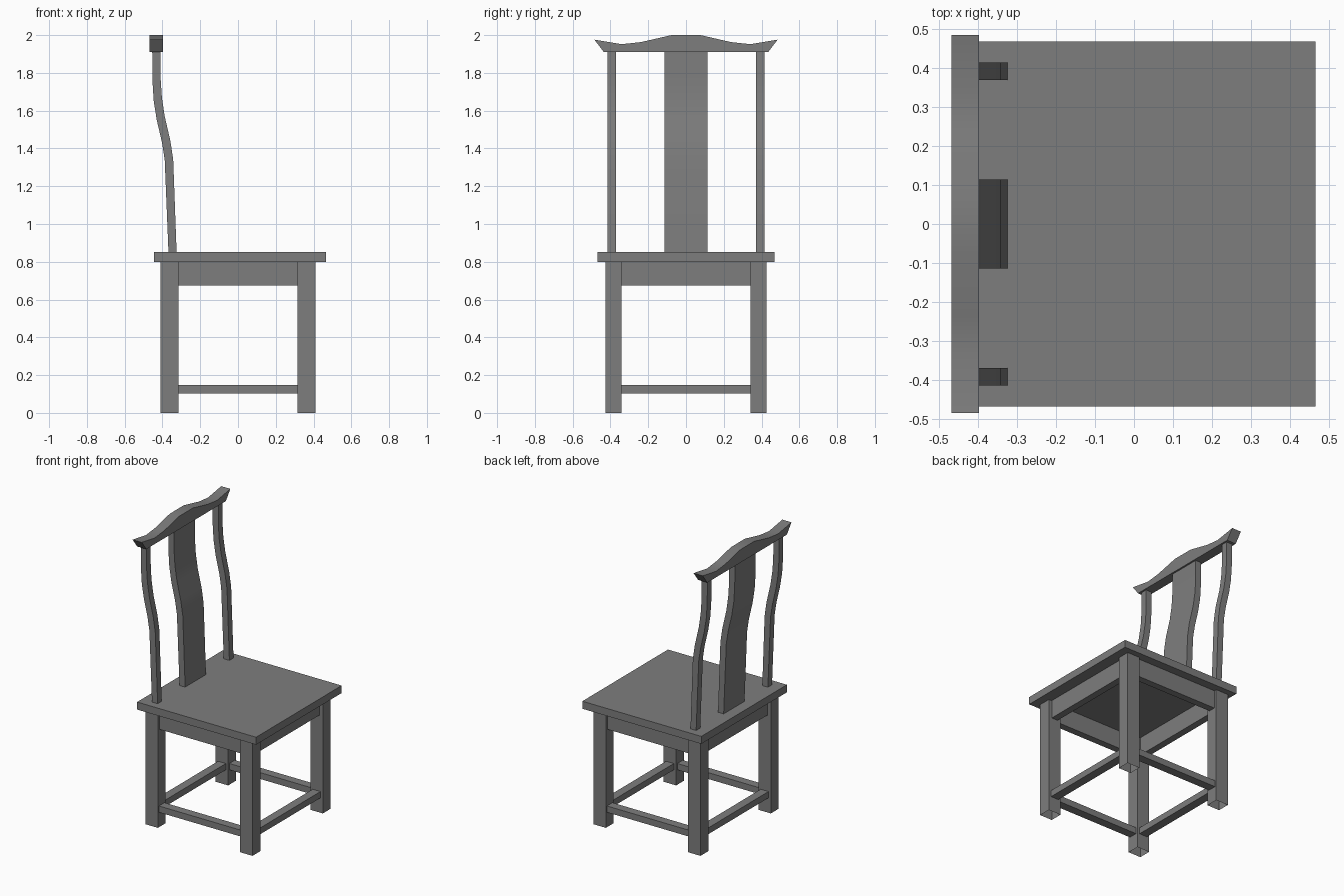
import bpy, bmesh
from math import radians

if "Cube" in bpy.data.objects:
    bpy.data.objects.remove(bpy.data.objects["Cube"])

wood = bpy.data.materials.new("dark_wood")
wood.diffuse_color = (0.207, 0.207, 0.207, 1)
wood.use_nodes = True
wood.node_tree.nodes["Principled BSDF"].inputs["Base Color"].default_value = wood.diffuse_color


def finish(name, bm, smooth=False):
    bmesh.ops.recalc_face_normals(bm, faces=bm.faces)
    me = bpy.data.meshes.new(name)
    bm.to_mesh(me)
    bm.free()
    me.materials.append(wood)
    if smooth:
        me.shade_smooth()
        me.set_sharp_from_angle(angle=radians(35))
    ob = bpy.data.objects.new(name, me)
    bpy.context.collection.objects.link(ob)
    return ob


def box(name, x, y, z, open_bottom=False):
    bm = bmesh.new()
    bmesh.ops.create_cube(bm, size=1)
    for v in bm.verts:
        for i, (a, b) in enumerate((x, y, z)):
            v.co[i] = a if v.co[i] < 0 else b
    bmesh.ops.recalc_face_normals(bm, faces=bm.faces)
    if open_bottom:
        low = [f for f in bm.faces if all(abs(v.co.z - z[0]) < 1e-6 for v in f.verts)]
        bmesh.ops.delete(bm, geom=low, context='FACES_ONLY')
    return finish(name, bm)


def prism(name, points, offset):
    # closed outline swept along an offset
    bm = bmesh.new()
    face = bm.faces.new([bm.verts.new(p) for p in points])
    new = bmesh.ops.extrude_face_region(bm, geom=[face], use_keep_orig=True)["geom"]
    bmesh.ops.translate(bm, vec=offset, verts=[g for g in new if isinstance(g, bmesh.types.BMVert)])
    return finish(name, bm, smooth=True)


# seat board
box("seat", (-0.445, 0.466), (-0.468, 0.468), (0.80, 0.852))

# legs, open underneath
for xn, sx in (("left", -1), ("right", 1)):
    for yn, sy in (("front", -1), ("back", 1)):
        box(f"{yn}_{xn}_leg", sorted((sx * 0.315, sx * 0.41)),
            sorted((sy * 0.342, sy * 0.427)), (0, 0.80), open_bottom=True)

# aprons under the seat and low stretchers, centred on the legs
for kind, half, z in (("apron", 0.024, (0.675, 0.80)), ("stretcher", 0.03, (0.103, 0.147))):
    for n, s in (("front", -1), ("back", 1)):
        box(f"{n}_{kind}", (-0.315, 0.315), (s * 0.385 - half, s * 0.385 + half), z)
    for n, s in (("left", -1), ("right", 1)):
        box(f"{n}_{kind}", (s * 0.3625 - half, s * 0.3625 + half), (-0.342, 0.342), z)

# S-curved back posts and central splat share one side profile
right = [(-0.325, 0.85), (-0.343, 1.34), (-0.358, 1.44), (-0.388, 1.57),
         (-0.403, 1.67), (-0.409, 1.76), (-0.410, 1.91)]
left = [(-0.368, 0.85), (-0.388, 1.34), (-0.402, 1.43), (-0.430, 1.55),
        (-0.446, 1.65), (-0.453, 1.76), (-0.454, 1.91)]
side = right + left[::-1]
for name, y0, y1 in (("left_back_post", -0.415, -0.370), ("splat", -0.114, 0.114),
                     ("right_back_post", 0.370, 0.415)):
    prism(name, [(x, y0, z) for x, z in side], (0, y1 - y0, 0))

# crest rail with flared ends
half = [(0.435, 1.91), (0.485, 1.976), (0.34, 1.952), (0.238, 1.963), (0.077, 2.0)]
outline = half + [(-y, z) for y, z in half[::-1]]
prism("crest_rail", [(-0.468, y, z) for y, z in outline], (0.07, 0, 0))
